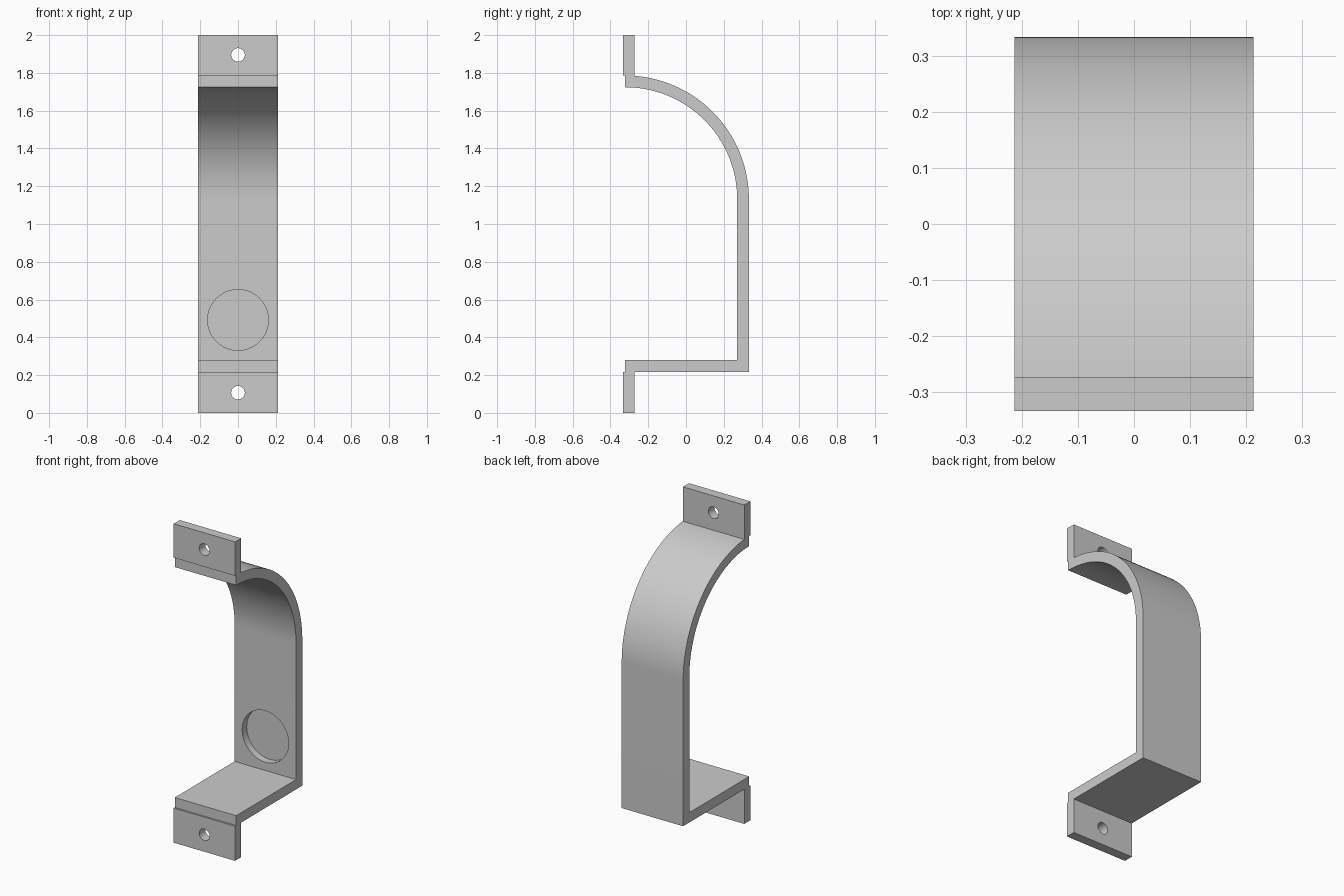
import bpy, bmesh, math
from mathutils import Matrix

if "Cube" in bpy.data.objects:
    bpy.data.objects.remove(bpy.data.objects["Cube"])

HALF_W = 0.213                       # half width of the strap
FRONT, TAB_BACK, STEP = -0.333, -0.273, -0.322
BACK, INNER = 0.333, 0.271           # outer and inner wall faces
ARC_Z = 1.131                        # height where the wall starts curving


def arc(radius, a0, a1, n=32):
    """Points of an arc in the YZ plane around the bend centre."""
    return [(STEP + radius * math.cos(a0 + (a1 - a0) * i / n),
             ARC_Z + radius * math.sin(a0 + (a1 - a0) * i / n)) for i in range(n + 1)]


def cutter(name, z, radius, y0, y1):
    """Hidden cylinder along Y used to drill the bracket."""
    bm = bmesh.new()
    bmesh.ops.create_cone(bm, cap_ends=True, segments=48, radius1=radius,
                          radius2=radius, depth=y1 - y0,
                          matrix=Matrix.Translation((0, (y0 + y1) / 2, z))
                          @ Matrix.Rotation(math.pi / 2, 4, 'X'))
    me = bpy.data.meshes.new(name)
    bm.to_mesh(me)
    bm.free()
    ob = bpy.data.objects.new(name, me)
    bpy.context.collection.objects.link(ob)
    ob.hide_render = True
    return ob


# Side profile: lower tab, shelf, wall, bend, upper tab
r_out, r_in = BACK - STEP, INNER - STEP
profile = [(FRONT, 0), (TAB_BACK, 0), (TAB_BACK, 0.217), (BACK, 0.217)]
profile += arc(r_out, 0, math.acos((TAB_BACK - STEP) / r_out))
profile += [(TAB_BACK, 2), (FRONT, 2), (FRONT, 1.787), (STEP, 1.787)]
profile += arc(r_in, math.pi / 2, 0)
profile += [(INNER, 0.279), (STEP, 0.279), (STEP, 0.217), (FRONT, 0.217)]

# Extrude the profile across the width
bm = bmesh.new()
face = bm.faces.new([bm.verts.new((-HALF_W, y, z)) for y, z in profile])
ext = bmesh.ops.extrude_face_region(bm, geom=[face], use_keep_orig=True)
bmesh.ops.translate(bm, vec=(2 * HALF_W, 0, 0),
                    verts=[v for v in ext['geom'] if isinstance(v, bmesh.types.BMVert)])
bmesh.ops.recalc_face_normals(bm, faces=bm.faces)
mesh = bpy.data.meshes.new("bracket")
bm.to_mesh(mesh)
bm.free()
bracket = bpy.data.objects.new("bracket", mesh)
bpy.context.collection.objects.link(bracket)
bpy.context.view_layer.objects.active = bracket
bracket.select_set(True)

# Screw holes in both tabs and the round recess in the wall
cutters = [cutter("lower_hole_cutter", 0.107, 0.036, -0.5, -0.2),
           cutter("upper_hole_cutter", 1.895, 0.036, -0.5, -0.2),
           cutter("recess_cutter", 0.492, 0.161, 0.1, INNER + 0.045)]
for c in cutters:
    mod = bracket.modifiers.new(c.name, 'BOOLEAN')
    mod.operation = 'DIFFERENCE'
    mod.solver = 'EXACT'
    mod.object = c
    bpy.ops.object.modifier_apply(modifier=mod.name)
    bpy.data.objects.remove(c)

bpy.ops.object.shade_smooth_by_angle(angle=math.radians(30))
